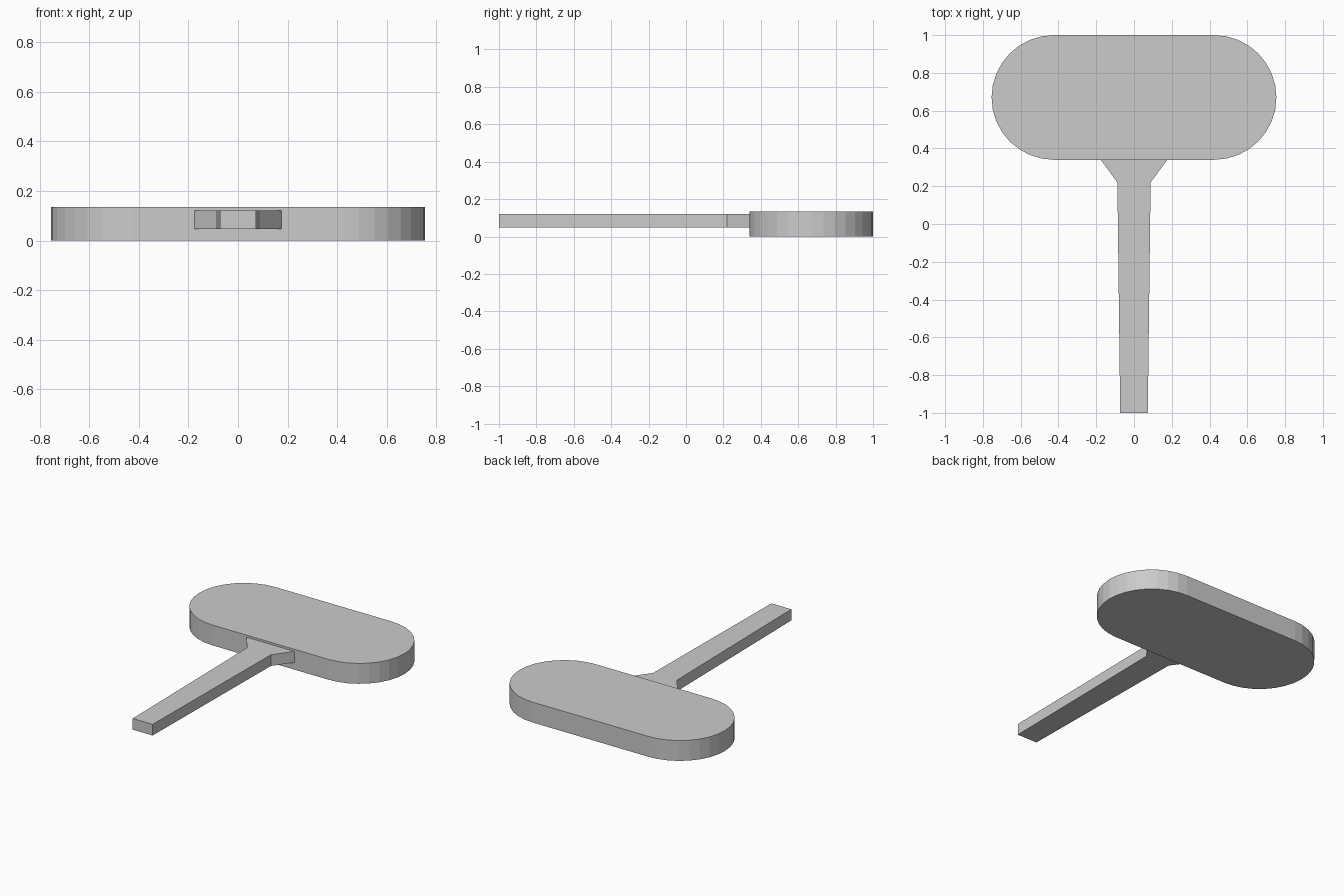
import bpy, bmesh
from math import pi, sin, cos

if "Cube" in bpy.data.objects:
    bpy.data.objects.remove(bpy.data.objects["Cube"])


def extrude_profile(name, points, z0, z1):
    """Make a solid by raising a flat outline from z0 to z1."""
    bm = bmesh.new()
    face = bm.faces.new([bm.verts.new((x, y, z0)) for x, y in points])
    top = bmesh.ops.extrude_face_region(bm, geom=[face], use_keep_orig=True)
    verts = [v for v in top["geom"] if isinstance(v, bmesh.types.BMVert)]
    bmesh.ops.translate(bm, verts=verts, vec=(0, 0, z1 - z0))
    bmesh.ops.recalc_face_normals(bm, faces=bm.faces)
    mesh = bpy.data.meshes.new(name)
    bm.to_mesh(mesh)
    bm.free()
    obj = bpy.data.objects.new(name, mesh)
    bpy.context.collection.objects.link(obj)
    return obj


# Head: rounded slab with a half circle at each end
radius, offset, centre_y, steps = 0.33, 0.424, 0.67, 16
head = []
for side, start in ((1, -pi / 2), (-1, pi / 2)):
    for i in range(steps + 1):
        a = start + pi * i / steps
        head.append((side * offset + radius * cos(a), centre_y + radius * sin(a)))
extrude_profile("head", head, 0.0, 0.135)

# Handle: tapered bar that flares where it meets the head
half = [(0.073, -1.0), (0.088, 0.22), (0.176, 0.34)]
handle = half + [(-x, y) for x, y in reversed(half)]
extrude_profile("handle", handle, 0.047, 0.121)
